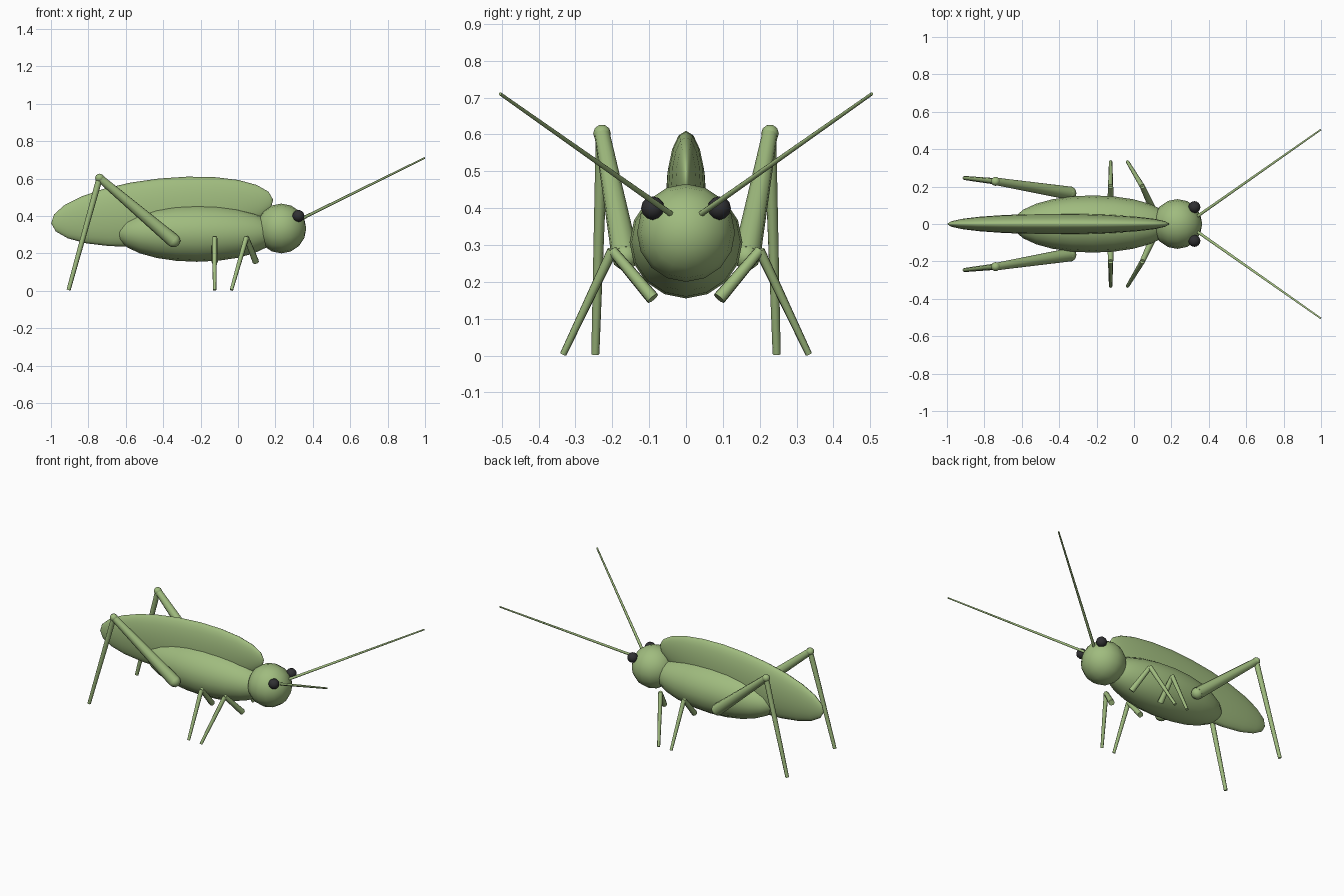
import bpy, math
from mathutils import Vector

cube = bpy.data.objects.get("Cube")
if cube:
    bpy.data.objects.remove(cube, do_unlink=True)


def material(name, rgb):
    m = bpy.data.materials.new(name)
    m.use_nodes = True
    m.diffuse_color = (*rgb, 1)
    bsdf = next(n for n in m.node_tree.nodes if n.type == 'BSDF_PRINCIPLED')
    bsdf.inputs["Base Color"].default_value = (*rgb, 1)
    return m


green = material("leaf green", (0.35, 0.5, 0.21))
dark = material("eye black", (0.03, 0.03, 0.033))


def finish(name, mat, angle):
    ob = bpy.context.object
    ob.name = name
    ob.data.materials.append(mat)
    bpy.ops.object.shade_smooth_by_angle(angle=math.radians(angle))
    return ob


def ellipsoid(name, centre, radii, mat=green, segments=16, rings=12, tilt=0):
    """Sphere with its poles along x, stretched and pitched about y."""
    bpy.ops.mesh.primitive_uv_sphere_add(segments=segments, ring_count=rings, radius=1)
    ob = bpy.context.object
    ob.rotation_euler = (0, math.pi / 2, 0)
    bpy.ops.object.transform_apply(location=False, rotation=True, scale=False)
    ob.scale = radii
    ob.rotation_euler = (0, math.radians(tilt), 0)
    ob.location = centre
    return finish(name, mat, 80)


def rod(name, start, end, r_start, r_end, sides=8):
    """Tapered limb between two points."""
    a, b = Vector(start), Vector(end)
    bpy.ops.mesh.primitive_cone_add(vertices=sides, radius1=r_start, radius2=r_end,
                                    depth=(b - a).length, location=(a + b) / 2)
    bpy.context.object.rotation_euler = (b - a).to_track_quat('Z', 'Y').to_euler()
    return finish(name, green, 60)


# Body, folded wings and head
ellipsoid("body", (-0.22, 0, 0.308), (0.43, 0.153, 0.153))
ellipsoid("folded_wings", (-0.405, 0, 0.423), (0.597, 0.055, 0.178), tilt=-6)
ellipsoid("head", (0.232, 0, 0.333), (0.133, 0.133, 0.133), rings=8)

for side, s in (("left", 1), ("right", -1)):
    def p(x, y, z):
        return (x, y * s, z)

    # Eye and antenna
    ellipsoid(f"{side}_eye", p(0.323, 0.09, 0.4), (0.032,) * 3, dark, 12, 8)
    rod(f"{side}_antenna", p(0.33, 0.035, 0.38), p(0.998, 0.504, 0.71), 0.009, 0.005, 6)

    # Jumping leg
    hip, knee, foot = p(-0.345, 0.165, 0.268), p(-0.74, 0.228, 0.603), p(-0.906, 0.246, 0.004)
    rod(f"{side}_hind_thigh", hip, knee, 0.037, 0.021, 10)
    ellipsoid(f"{side}_hind_hip", hip, (0.037,) * 3, segments=10, rings=8)
    ellipsoid(f"{side}_hind_knee", knee, (0.024,) * 3, segments=10, rings=8)
    rod(f"{side}_hind_shin", knee, foot, 0.017, 0.011)

    # Walking legs
    for label, x, step in (("front", 0.045, 1), ("middle", -0.125, 0)):
        bend = p(x, 0.2, 0.285)
        rod(f"{side}_{label}_thigh", p(x + 0.05 * step, 0.09, 0.155), bend, 0.018, 0.014)
        rod(f"{side}_{label}_shin", bend, p(x - 0.08 * step, 0.333, 0.004), 0.014, 0.009)
